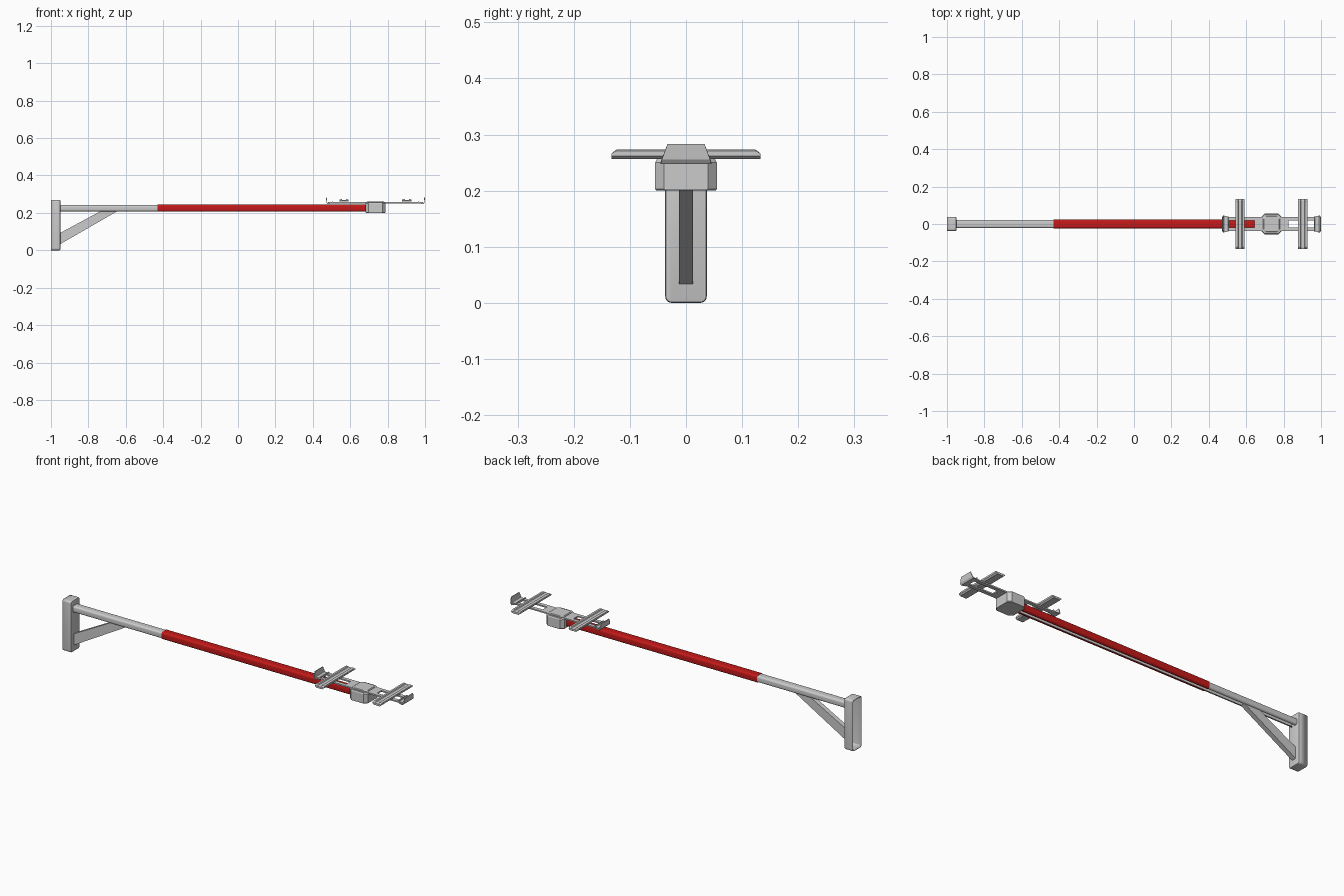
import bpy, bmesh
from math import cos, sin, pi

if "Cube" in bpy.data.objects:
    bpy.data.objects.remove(bpy.data.objects["Cube"])


def finish(bm, name, mat=None, smooth=True):
    bmesh.ops.recalc_face_normals(bm, faces=bm.faces)
    me = bpy.data.meshes.new(name)
    bm.to_mesh(me)
    bm.free()
    ob = bpy.data.objects.new(name, me)
    bpy.context.collection.objects.link(ob)
    if mat:
        me.materials.append(mat)
    if smooth:
        bpy.ops.object.select_all(action='DESELECT')
        bpy.context.view_layer.objects.active = ob
        ob.select_set(True)
        bpy.ops.object.shade_smooth_by_angle(angle=pi / 6)
    return ob


def loft(name, loops, start=True, end=True, mat=None, smooth=False):
    """Skin a series of matching closed loops, optionally capped."""
    bm = bmesh.new()
    rings = [[bm.verts.new(p) for p in loop] for loop in loops]
    n = len(rings[0])
    for a, b in zip(rings, rings[1:]):
        for i in range(n):
            j = (i + 1) % n
            bm.faces.new((a[i], a[j], b[j], b[i]))
    if start:
        bm.faces.new(rings[0])
    if end:
        bm.faces.new(rings[-1])
    return finish(bm, name, mat, smooth)


def rounded(hw, hh, r, seg=5):
    """Rounded rectangle, counter-clockwise from the lower right corner."""
    pts = []
    for k, (sx, sy) in enumerate([(1, -1), (1, 1), (-1, 1), (-1, -1)]):
        for i in range(seg + 1):
            a = -pi / 2 + (k + i / seg) * pi / 2
            pts.append((sx * (hw - r) + r * cos(a), sy * (hh - r) + r * sin(a)))
    return pts


def rail(name, x0, x1, hw, hh, t, slot, mat=None):
    """Rounded tube with a slot running along its underside."""
    outer = [(slot, -hh)] + rounded(hw, hh, 0.010) + [(-slot, -hh)]
    h2 = hh - t
    inner = [(slot, -h2)] + rounded(hw - t, h2, 0.008) + [(-slot, -h2)]
    prof = outer + inner[::-1]
    return loft(name, [[(x, y, 0.225 + z) for y, z in prof] for x in (x0, x1)],
                mat=mat, smooth=True)


def octagon(cx, hx, hy, c, z):
    pts = [(hx, -hy + c), (hx, hy - c), (hx - c, hy), (-hx + c, hy),
           (-hx, hy - c), (-hx, -hy + c), (-hx + c, -hy), (hx - c, -hy)]
    return [(cx + x, y, z) for x, y in pts]


red = bpy.data.materials.new("red_paint")
red.diffuse_color = (0.55, 0.01, 0.01, 1)
red.use_nodes = True
red.node_tree.nodes["Principled BSDF"].inputs["Base Color"].default_value = red.diffuse_color
CX = 0.735  # centre of the cradle

# Wall post: shell open at the back
post = loft("wall_post",
            [[(x, y, 0.135 + z) for y, z in rounded(0.037 - d, 0.135 - d, 0.011 - d)]
             for x, d in ((-1, 0), (-0.954, 0), (-0.951, 0.0015), (-0.95, 0.004))],
            start=False, smooth=True)
sol = post.modifiers.new("wall", 'SOLIDIFY')
sol.thickness = 0.004

# Diagonal brace under the arm
side = [(-0.952, 0.032), (-0.645, 0.209), (-0.735, 0.209), (-0.952, 0.092)]
loft("diagonal_brace", [[(x, y, z) for x, z in side] for y in (-0.0125, 0.0125)])

# Inner arm and red sleeve
rail("inner_arm", -0.952, 0.70, 0.0215, 0.017, 0.003, 0.009)
rail("red_sleeve", -0.43, 0.70, 0.0235, 0.019, 0.0015, 0.009, red)

# Head block and the saddle over the cradle plate
loft("head_block", [octagon(CX, 0.051, 0.053, 0.016, 0.200),
                    octagon(CX, 0.053, 0.055, 0.016, 0.203),
                    octagon(CX, 0.053, 0.055, 0.016, 0.250),
                    octagon(CX, 0.050, 0.052, 0.016, 0.256)])
loft("saddle", [octagon(CX, 0.045, 0.043, 0.012, 0.250),
                octagon(CX, 0.045, 0.043, 0.012, 0.259),
                octagon(CX, 0.041, 0.039, 0.012, 0.262)])

# Cradle plate with two long slots
bm = bmesh.new()
xs = [-0.255, -0.23, -0.09, 0.09, 0.23, 0.255]
ys = [-0.037, -0.018, 0.018, 0.037]
grid = [[bm.verts.new((CX + x, y, 0.257)) for y in ys] for x in xs]
for i in range(5):
    for j in range(3):
        if not (j == 1 and i in (1, 3)):
            bm.faces.new((grid[i][j], grid[i + 1][j], grid[i + 1][j + 1], grid[i][j + 1]))
plate = finish(bm, "cradle_plate", smooth=False)
sol = plate.modifiers.new("thickness", 'SOLIDIFY')
sol.thickness = 0.007
sol.offset = -1 if plate.data.polygons[0].normal.z > 0 else 1

# Grooved cross bars and end clips, one pair each side of the head
half = [(0.018, 0.256), (0.025, 0.262), (0.025, 0.271), (0.019, 0.273),
        (0.012, 0.273), (0.009, 0.268)]
bar = half + [(-x, z) for x, z in reversed(half)]
for s, tag in ((-1, "inner"), (1, "outer")):
    loops = []
    for y, top in ((-0.133, 0.266), (-0.124, 0.273), (0.124, 0.273), (0.133, 0.266)):
        loops.append([(CX + s * 0.168 + x, y, min(z, top)) for x, z in bar])
    loft(tag + "_cross_bar", loops)

    # Clip: folded strip whose upright lip narrows towards the top
    path = [(0.228, 0.264, 0.036), (0.231, 0.252, 0.040), (0.255, 0.249, 0.045),
            (0.260, 0.256, 0.043), (0.263, 0.283, 0.033)]
    bm = bmesh.new()
    rows = [[bm.verts.new((CX + s * x, y, z)) for y in (-w, w)] for x, z, w in path]
    for a, b in zip(rows, rows[1:]):
        bm.faces.new((a[0], a[1], b[1], b[0]))
    clip = finish(bm, tag + "_end_clip", smooth=False)
    sol = clip.modifiers.new("thickness", 'SOLIDIFY')
    sol.thickness = 0.004
    sol.offset = 0
